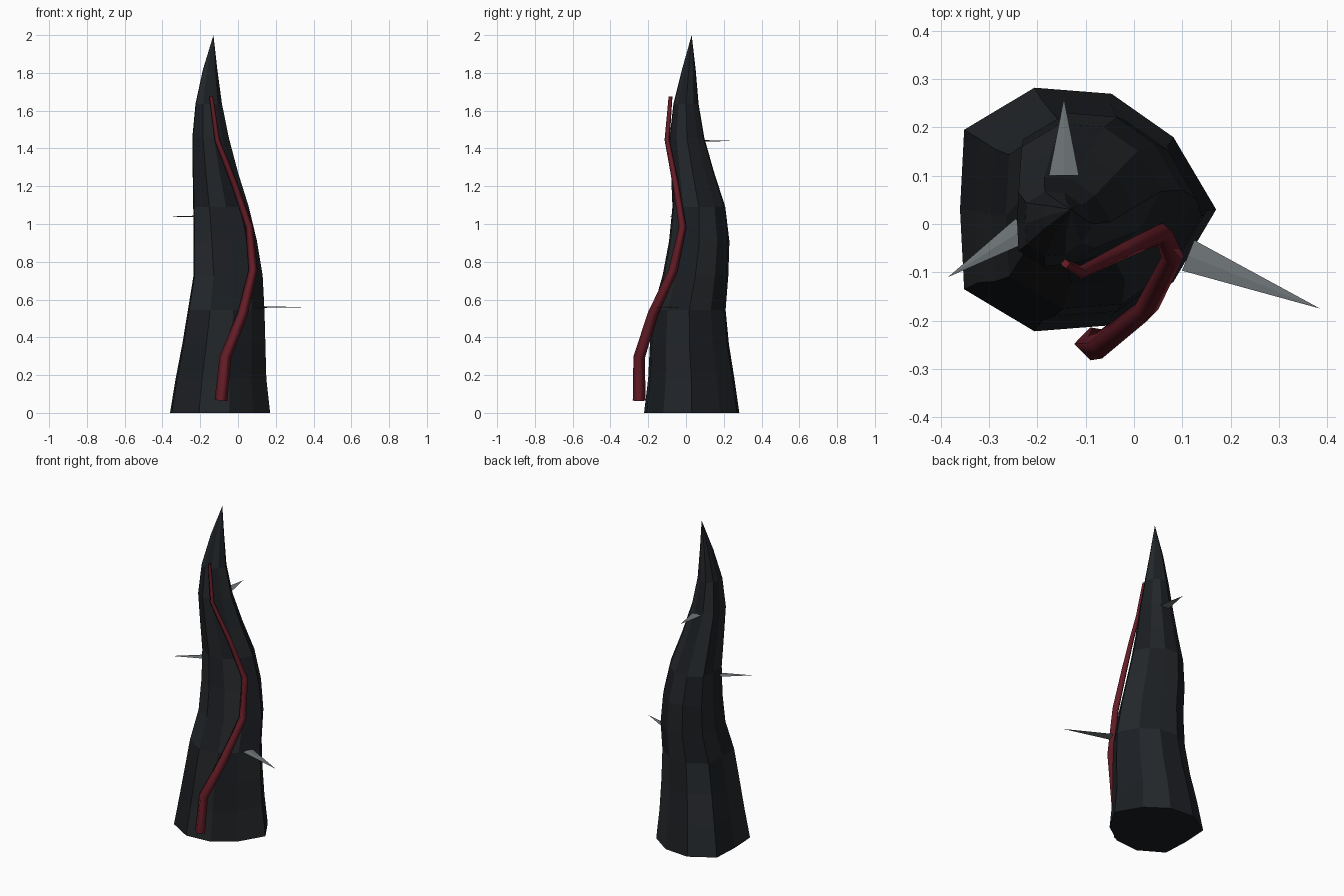
import bpy, bmesh
from math import cos, sin, pi
from mathutils import Vector, Matrix

if "Cube" in bpy.data.objects:
    bpy.data.objects.remove(bpy.data.objects["Cube"])


def material(name, rgb):
    m = bpy.data.materials.new(name)
    m.diffuse_color = (*rgb, 1)
    m.use_nodes = True
    m.node_tree.nodes["Principled BSDF"].inputs["Base Color"].default_value = m.diffuse_color
    return m


hide_dark = material("dark_hide", (0.011, 0.013, 0.016))
hide_light = material("light_hide", (0.017, 0.020, 0.023))
vein_red = material("vein_red", (0.13, 0.012, 0.02))
thorn_grey = material("thorn_grey", (0.16, 0.18, 0.19))


def mesh_object(name, bm, mats):
    bmesh.ops.recalc_face_normals(bm, faces=bm.faces[:])
    me = bpy.data.meshes.new(name)
    bm.to_mesh(me)
    bm.free()
    for m in mats:
        me.materials.append(m)
    ob = bpy.data.objects.new(name, me)
    bpy.context.collection.objects.link(ob)
    return ob


# Horn body: ten-sided rings along a swaying spine (middle x, middle y, radius)
SIDES = 10
rings = [(-.095, .03, .265), (-.09, .028, .24), (-.075, .018, .22), (-.0625, .017, .2025),
         (-.0525, .05, .183), (-.0675, .07, .168), (-.09, .068, .147), (-.12, .035, .12),
         (-.145, .005, .097), (-.155, 0, .07), (-.1475, .015, .038)]
half = [1.11, .96, .95, 1.0, 1.06, .89]            # lumpy cross-section, mirrored
lump = half + half[4:0:-1]
bm = bmesh.new()
loops = []
for i, (x, y, r) in enumerate(rings):
    loops.append([bm.verts.new((x - .11 * r + r * lump[j] * cos(2 * pi * j / SIDES),
                                y + r * lump[j] * sin(2 * pi * j / SIDES), 2 * i / 11))
                  for j in range(SIDES)])
tip = bm.verts.new((-.13, .03, 2))
bm.faces.new(loops[0])
for i in range(len(loops)):
    for j in range(SIDES):
        k = (j + 1) % SIDES
        if i + 1 < len(loops):
            f = bm.faces.new((loops[i][j], loops[i][k], loops[i + 1][k], loops[i + 1][j]))
        else:
            f = bm.faces.new((loops[i][j], loops[i][k], tip))
        f.material_index = (i // 3 + j) % 2        # alternating tall plates
mesh_object("horn_body", bm, [hide_dark, hide_light])

# Red vein: tapering square strip running up the front
path = [(-.09, -.248, .065), (-.067, -.248, .295), (.025, -.175, .525), (.08, -.068, .755),
        (.06, -.018, .985), (-.02, -.055, 1.215), (-.11, -.1, 1.445), (-.142, -.082, 1.675)]
cu = bpy.data.curves.new("red_vein", "CURVE")
cu.dimensions = "3D"
cu.bevel_depth = .034
cu.bevel_resolution = 0
cu.use_fill_caps = True
sp = cu.splines.new("POLY")
sp.points.add(len(path) - 1)
for n, (p, co) in enumerate(zip(sp.points, path)):
    p.co = (*co, 1)
    p.radius = 1 - .1 * n
cu.materials.append(vein_red)
bpy.context.collection.objects.link(bpy.data.objects.new("red_vein", cu))


# Thorns: flattened four-sided spikes pointing outwards
def thorn(name, base, end, width, thick=.008):
    base, end = Vector(base), Vector(end)
    out = end - base
    side = Vector((-out.y, out.x, 0)).normalized() * width / 2
    up = Vector((0, 0, thick / 2))
    bm = bmesh.new()
    ring = [bm.verts.new(base + d) for d in (side, up, -side, -up)]
    point = bm.verts.new(end)
    bm.faces.new(ring)
    for j in range(4):
        bm.faces.new((ring[j], ring[(j + 1) % 4], point))
    mesh_object(name, bm, [thorn_grey])


thorn("thorn_right", (.112, -.065, .56), (.385, -.175, .56), .068)
thorn("thorn_left", (-.23, -.012, 1.04), (-.385, -.11, 1.04), .055)
thorn("thorn_back", (-.145, .1, 1.44), (-.145, .26, 1.44), .062)
